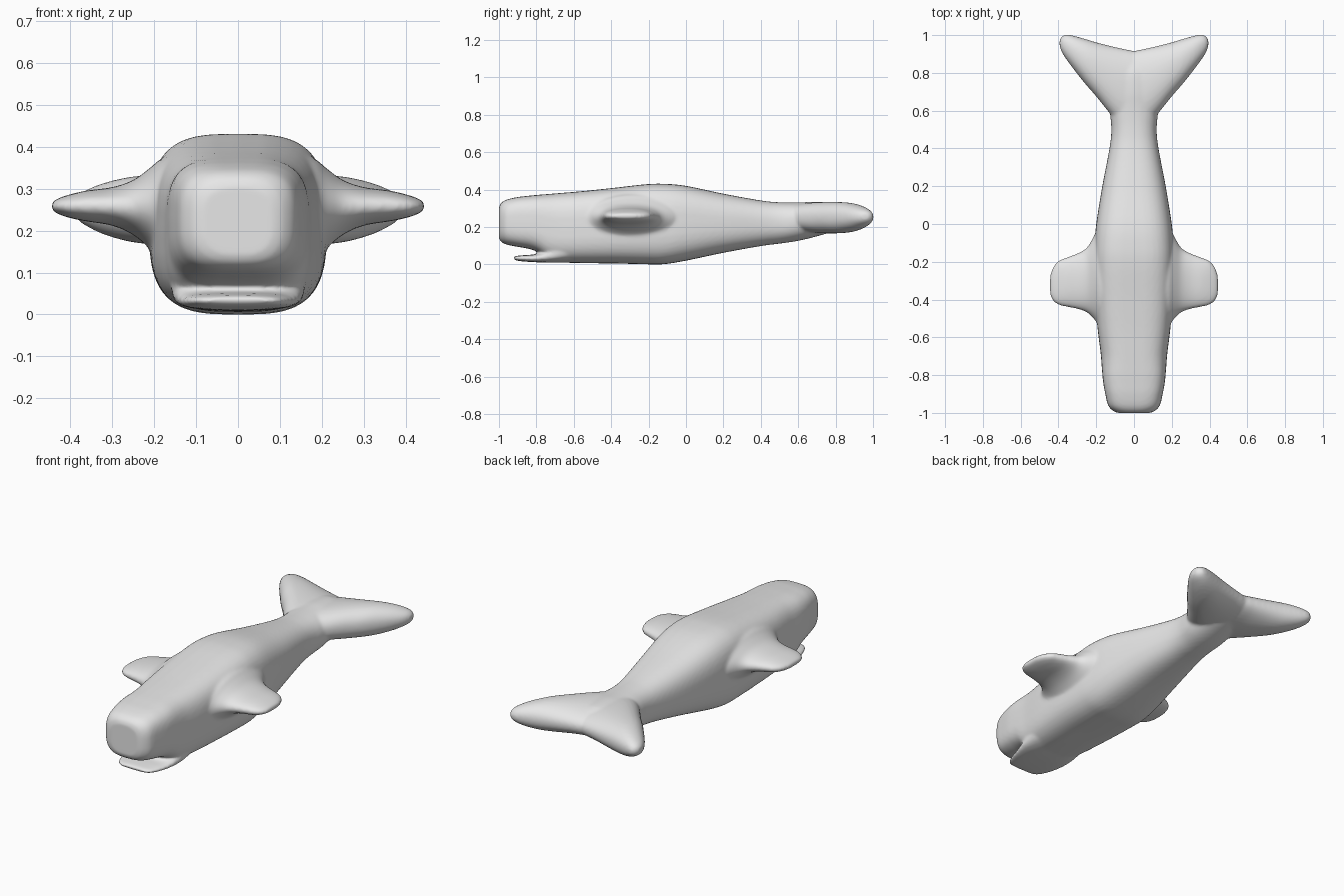
import bpy, bmesh, math
from mathutils import Vector

RING = 40      # points around each cross-section
STEPS = 5      # interpolated rings between two stations


def spline(p0, p1, p2, p3, t):
    """Catmull-Rom blend of four stations."""
    return [0.5 * (2 * b + (c - a) * t + (2 * a - 5 * b + 4 * c - d) * t * t
                   + (3 * b - a - 3 * c + d) * t ** 3)
            for a, b, c, d in zip(p0, p1, p2, p3)]


def loft(bm, stations, place):
    """Skin rounded-box sections: (along, side_lo, side_hi, z_lo, z_hi, roundness)."""
    dense = []
    last = len(stations) - 1
    for i in range(last):
        quad = [stations[min(max(i + k, 0), last)] for k in (-1, 0, 1, 2)]
        dense += [spline(*quad, s / STEPS) for s in range(STEPS)]
    dense.append(stations[-1])
    rings = []
    for along, lo, hi, zlo, zhi, n in dense:
        ring = []
        for k in range(RING):
            a = 2 * math.pi * k / RING
            c, s = math.cos(a), math.sin(a)
            u = math.copysign(abs(c) ** (2 / n), c)
            v = math.copysign(abs(s) ** (2 / n), s)
            ring.append(bm.verts.new(place(along, (lo + hi) / 2 + u * (hi - lo) / 2,
                                           (zlo + zhi) / 2 + v * (zhi - zlo) / 2)))
        rings.append(ring)
    faces = [bm.faces.new(rings[0]), bm.faces.new(rings[-1])]
    for r0, r1 in zip(rings, rings[1:]):
        for k in range(RING):
            j = (k + 1) % RING
            faces.append(bm.faces.new((r0[k], r0[j], r1[j], r1[k])))
    bmesh.ops.recalc_face_normals(bm, faces=faces)


def along_y(t, side, z):
    return Vector((side, t, z))


# body: y, half width, bottom, top, roundness
body = [(-1.0, .085, .14, .305, 3), (-.99, .11, .122, .327, 3),
        (-.96, .137, .106, .346, 3.2), (-.9, .152, .094, .36, 3.4),
        (-.84, .163, .083, .367, 3.4), (-.79, .168, .065, .372, 3.4),
        (-.74, .172, .03, .376, 3.3), (-.68, .177, .012, .381, 3.2),
        (-.55, .193, .007, .392, 3.2), (-.38, .207, .005, .41, 3.2),
        (-.22, .212, .001, .428, 3.2), (-.12, .21, .001, .431, 3.2),
        (0, .2, .02, .42, 3), (.2, .168, .062, .378, 2.7),
        (.4, .13, .098, .342, 2.5), (.5, .12, .111, .332, 2.4),
        (.6, .127, .126, .331, 2.3), (.7, .12, .15, .335, 2.2),
        (.8, .1, .18, .328, 2.2), (.87, .06, .21, .3, 2.2)]

# lower jaw: same layout
jaw = [(-.92, .075, .026, .042, 2.5), (-.905, .1, .02, .046, 2.6),
       (-.86, .122, .015, .05, 2.8), (-.79, .142, .011, .058, 2.8),
       (-.7, .158, .009, .1, 2.8), (-.58, .16, .012, .2, 2.8)]

# pectoral fin: x, front, back, bottom, top, roundness
fin = [(.1, -.56, .02, .08, .38, 2), (.175, -.55, .0, .11, .375, 2),
       (.21, -.505, -.06, .155, .35, 2), (.25, -.468, -.125, .19, .321, 2.1),
       (.3, -.45, -.155, .212, .304, 2.2), (.36, -.438, -.178, .222, .296, 2.3),
       (.4, -.428, -.195, .23, .287, 2.4), (.43, -.405, -.23, .24, .277, 2.4),
       (.446, -.37, -.28, .25, .268, 2.4)]

# tail fluke: same layout
fluke = [(-.04, .46, .897, .175, .32, 2.2), (0, .48, .915, .17, .327, 2.2),
         (.06, .51, .928, .168, .332, 2.2), (.13, .588, .944, .166, .334, 2.2),
         (.2, .675, .962, .167, .333, 2.2), (.26, .744, .98, .174, .328, 2.2),
         (.32, .82, .997, .191, .314, 2.2), (.36, .874, 1.003, .21, .298, 2.2),
         (.383, .912, .993, .226, .284, 2.2), (.394, .94, .975, .242, .27, 2.2)]

bm = bmesh.new()
for part in (body, jaw):
    loft(bm, [(y, -w, w, lo, hi, n) for y, w, lo, hi, n in part], along_y)
for sign in (-1, 1):
    for part in (fin, fluke):
        loft(bm, part, lambda t, side, z: Vector((sign * t, side, z)))

mesh = bpy.data.meshes.new("whale_body")
bm.to_mesh(mesh)
bm.free()
whale = bpy.data.objects.new("whale_body", mesh)
bpy.context.collection.objects.link(whale)

# one plain skin colour
skin = bpy.data.materials.new("plain_grey")
skin.diffuse_color = (0.8, 0.8, 0.8, 1)
mesh.materials.append(skin)

# fuse the parts into one skin and soften the joins
fuse = whale.modifiers.new("fuse", 'REMESH')
fuse.mode = 'VOXEL'
fuse.voxel_size = 0.008
fuse.use_smooth_shade = True
soften = whale.modifiers.new("soften", 'SMOOTH')
soften.factor = 0.5
soften.iterations = 10
